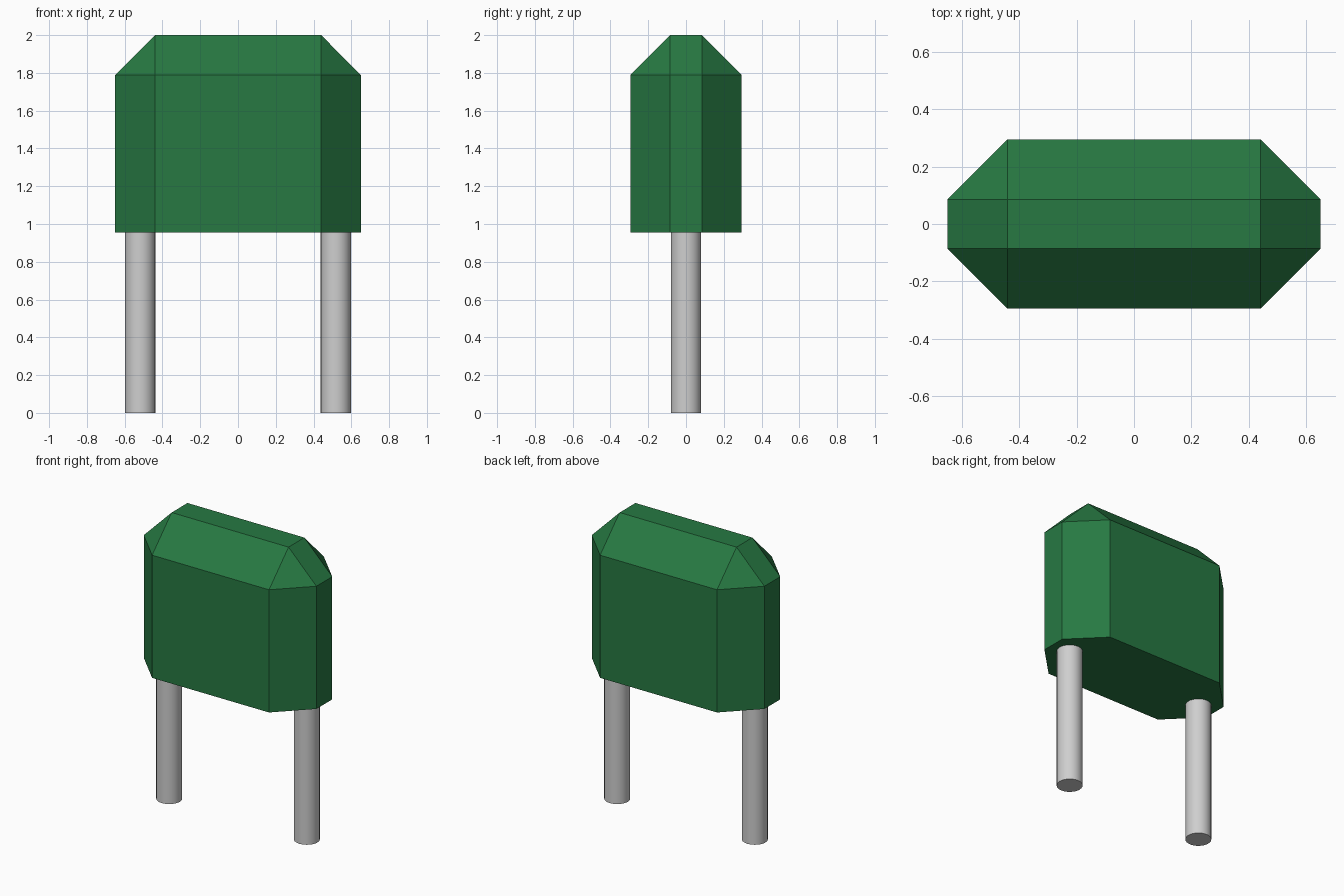
import bpy, bmesh, math

cube = bpy.data.objects.get("Cube")
if cube:
    bpy.data.objects.remove(cube, do_unlink=True)


def material(name, rgb, roughness, metallic=0.0):
    mat = bpy.data.materials.new(name)
    mat.use_nodes = True
    mat.diffuse_color = (*rgb, 1)
    bsdf = next(n for n in mat.node_tree.nodes if n.type == "BSDF_PRINCIPLED")
    bsdf.inputs["Base Color"].default_value = (*rgb, 1)
    bsdf.inputs["Roughness"].default_value = roughness
    bsdf.inputs["Metallic"].default_value = metallic
    return mat


def add_object(name, bm, mat):
    bmesh.ops.recalc_face_normals(bm, faces=bm.faces)
    mesh = bpy.data.meshes.new(name)
    bm.to_mesh(mesh)
    bm.free()
    mesh.materials.append(mat)
    obj = bpy.data.objects.new(name, mesh)
    bpy.context.collection.objects.link(obj)
    return obj


green = material("green coating", (0.02, 0.19, 0.055), 0.5)
silver = material("silver lead", (0.62, 0.62, 0.62), 0.4)

WIDTH, DEPTH, BOTTOM, TOP, CHAMFER = 1.30, 0.59, 0.955, 2.0, 0.21
LEG_X, LEG_RADIUS = 0.518, 0.08

# Body: box chamfered on every edge except the bottom ones
bm = bmesh.new()
bmesh.ops.create_cube(bm, size=1)
for v in bm.verts:
    v.co.x *= WIDTH
    v.co.y *= DEPTH
    v.co.z = TOP if v.co.z > 0 else BOTTOM
edges = [e for e in bm.edges if max(v.co.z for v in e.verts) > BOTTOM + 0.01]
bmesh.ops.bevel(bm, geom=edges, offset=CHAMFER, offset_type="OFFSET",
                segments=1, profile=0.5, affect="EDGES")
add_object("body", bm, green)

# Legs: round pins under each end of the body
for side, x in (("left", LEG_X), ("right", -LEG_X)):
    bm = bmesh.new()
    bmesh.ops.create_cone(bm, cap_ends=True, segments=32, radius1=LEG_RADIUS,
                          radius2=LEG_RADIUS, depth=BOTTOM)
    bmesh.ops.translate(bm, verts=bm.verts, vec=(x, 0, BOTTOM / 2))
    leg = add_object(side + "_leg", bm, silver)
    bpy.ops.object.select_all(action="DESELECT")
    leg.select_set(True)
    bpy.context.view_layer.objects.active = leg
    bpy.ops.object.shade_smooth_by_angle(angle=math.radians(30))
